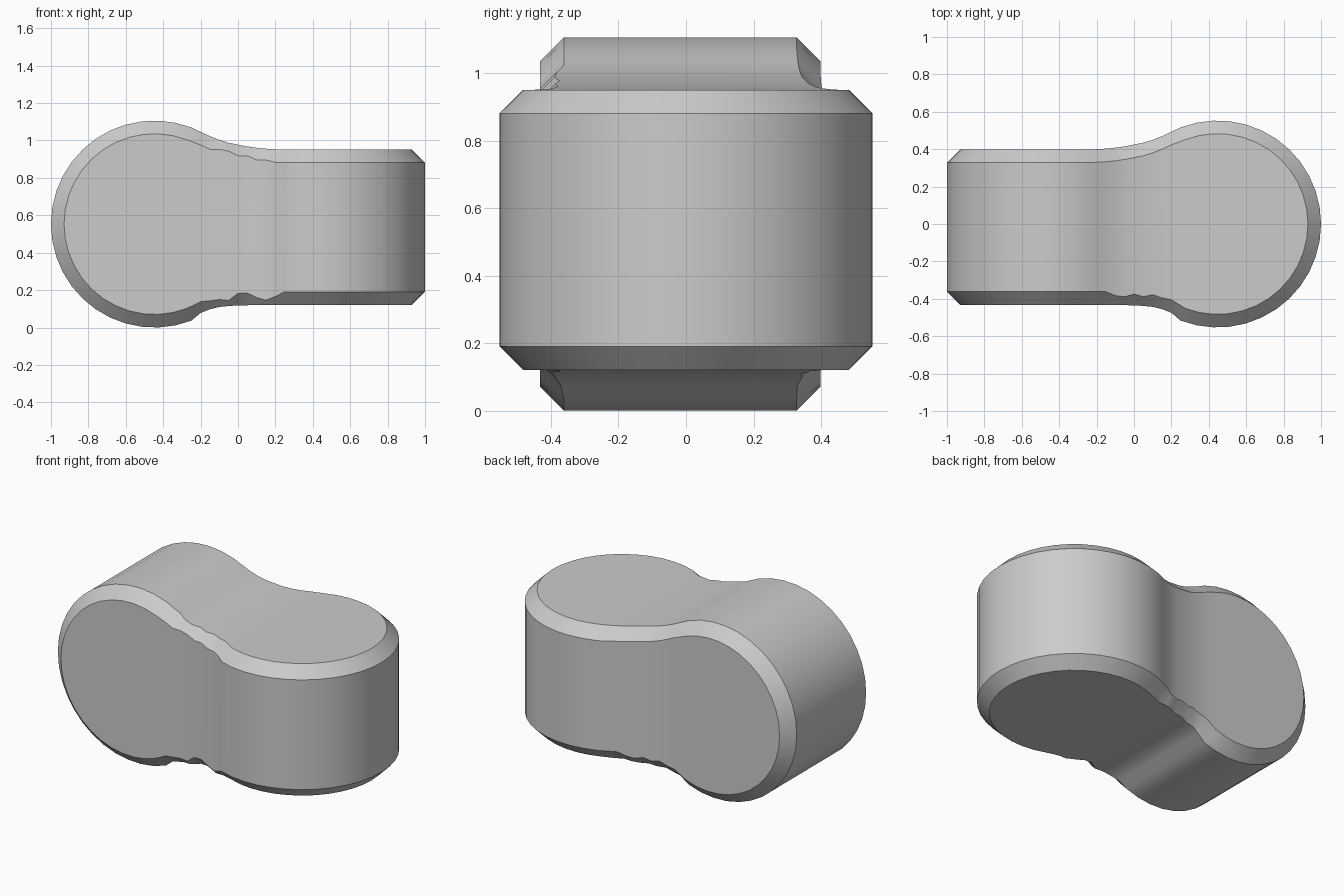
import bpy, bmesh, math
from mathutils import Vector

default = bpy.data.objects.get("Cube")
if default:
    bpy.data.objects.remove(default)

R, CX, MID, C = 0.553, -0.447, 0.553, 0.07   # lobe radius, lobe centre, mid height, chamfer
SLAB = {1: 0.398, -1: 0.432}                 # slab half thickness on each side
CORNERS = [(1, 1), (-1, 1), (-1, -1), (1, -1)]

# Waist half sizes on the plus and minus sides, one per waist section
WAIST = {1: [0.493, 0.47, 0.45, 0.435, 0.425, 0.415, 0.408, 0.403, 0.4],
         -1: [0.475, 0.455, 0.443, 0.438, 0.435, 0.434, 0.433, 0.432, 0.432]}
# Uneven chamfers where the two lobes meet
ROUGH_LOW = [0.06, 0.045, 0.04, 0.03, 0.065, 0.065, 0.04, 0.025, 0.045]
ROUGH_SIDE = [0.07, 0.07, 0.05, 0.045, 0.06, 0.05, 0.065, 0.06, 0.07]
COUNT = len(ROUGH_LOW)


def lobe_ring(angle):
    """Section of the rounded lobe: a chamfered disc with its axis along y."""
    ring = {}
    for sy, sz in CORNERS:
        for kind, r, w in (("flat", R, SLAB[sy] - C), ("side", R - C, SLAB[sy])):
            ring[sy, sz, kind] = Vector((CX + r * math.cos(angle), sy * w,
                                         sz * r * math.sin(angle)))
    return ring


def waist_ring(i):
    """Chamfered rectangular section between the lobes."""
    ring = {}
    x = -0.2 + 0.4 * i / (COUNT - 1)
    for sy, sz in CORNERS:
        h, w = WAIST[sz][i], WAIST[sy][COUNT - 1 - i]
        c = C
        if (sy, sz) == (-1, -1):
            c = ROUGH_LOW[i]
        elif (sy, sz) == (-1, 1):
            c = ROUGH_SIDE[i]
        elif (sy, sz) == (1, -1):
            c = ROUGH_SIDE[COUNT - 1 - i]
        ring[sy, sz, "flat"] = Vector((x, sy * (w - c), sz * h))
        ring[sy, sz, "side"] = Vector((x, sy * w, sz * (h - c)))
    return ring


def swapped(ring):
    """Mirror a section in x and swap y with z, giving the upright lobe."""
    other = {"flat": "side", "side": "flat"}
    return {(sz, sy, other[k]): Vector((-p.x, p.z, p.y))
            for (sy, sz, k), p in ring.items()}


# Sections from one lobe through the waist to the other lobe
steps = 12
start, end = math.pi, math.radians(69)
lobe = [lobe_ring(start + (end - start) * i / steps) for i in range(steps + 1)]
rings = lobe + [waist_ring(i) for i in range(COUNT)]
rings += [swapped(r) for r in reversed(lobe)]

# Order of the eight points around a section
order = []
for n, corner in enumerate(CORNERS):
    kinds = ("side", "flat") if n % 2 == 0 else ("flat", "side")
    order += [corner + (k,) for k in kinds]

bm = bmesh.new()
loops = [[bm.verts.new(r[key] + Vector((0, 0, MID))) for key in order] for r in rings]
for a, b in zip(loops, loops[1:]):
    for j in range(len(order)):
        k = (j + 1) % len(order)
        bm.faces.new((a[j], a[k], b[k], b[j]))
bmesh.ops.remove_doubles(bm, verts=bm.verts, dist=0.0005)
bmesh.ops.dissolve_degenerate(bm, edges=bm.edges, dist=0.0005)
bmesh.ops.recalc_face_normals(bm, faces=bm.faces)

mesh = bpy.data.meshes.new("twisted_body")
bm.to_mesh(mesh)
bm.free()
body = bpy.data.objects.new("twisted_body", mesh)
bpy.context.collection.objects.link(body)

# Plain grey material
grey = bpy.data.materials.new("light_grey")
grey.use_nodes = True
colour = (0.6, 0.6, 0.6, 1.0)
grey.diffuse_color = colour
grey.node_tree.nodes["Principled BSDF"].inputs["Base Color"].default_value = colour
mesh.materials.append(grey)

bpy.ops.object.select_all(action="DESELECT")
body.select_set(True)
bpy.context.view_layer.objects.active = body
bpy.ops.object.shade_smooth_by_angle(angle=math.radians(30))
